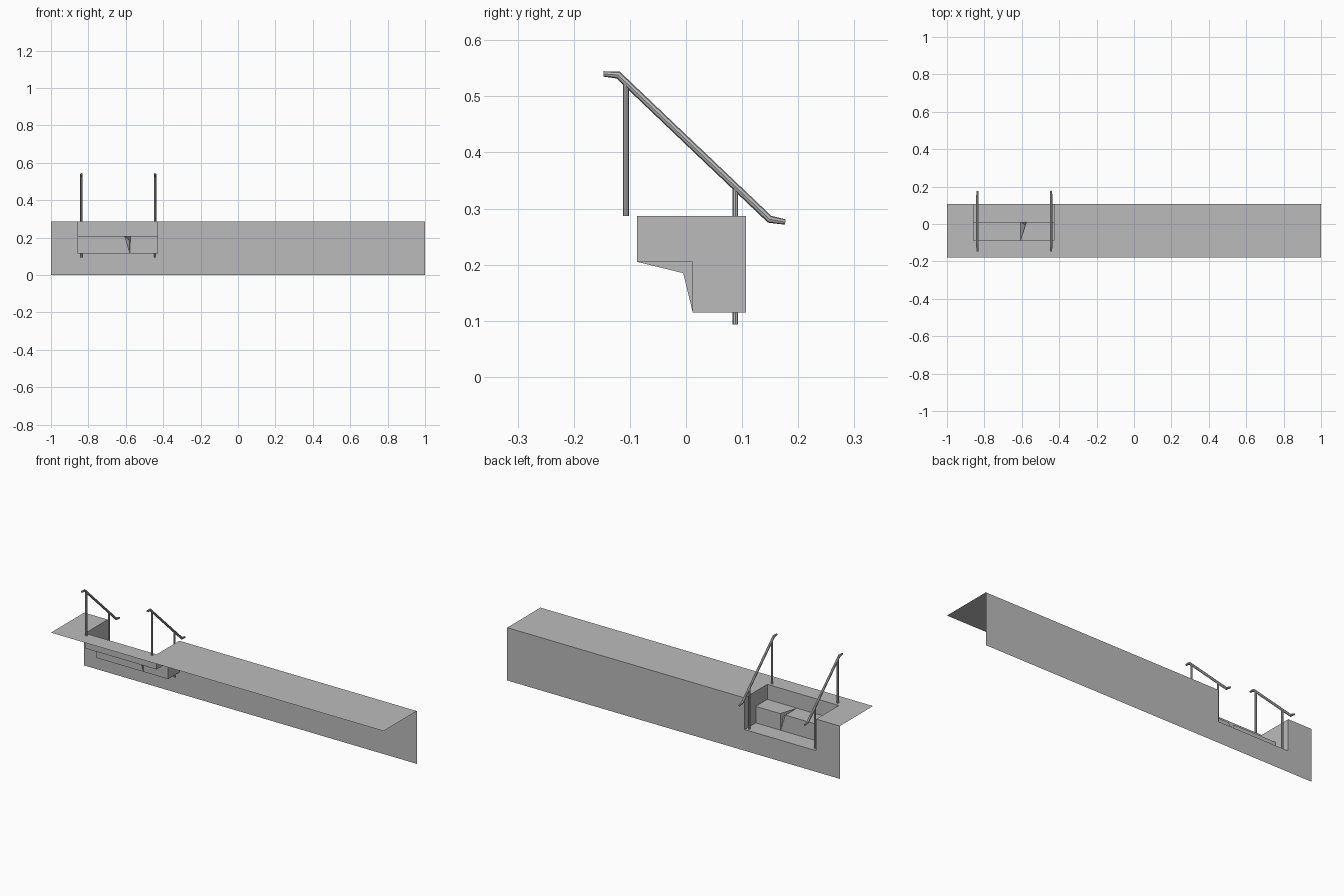
import bpy
import bmesh

cube = bpy.data.objects.get("Cube")
if cube:
    bpy.data.objects.remove(cube)

grey = bpy.data.materials.new("plain grey")
grey.use_nodes = True
colour = (0.5, 0.5, 0.5, 1)
grey.diffuse_color = colour
grey.node_tree.nodes["Principled BSDF"].inputs["Base Color"].default_value = colour

# Shared dimensions
LEFT, RIGHT = -0.858, -0.428          # stair opening
FRONT, NOSE, BACK = -0.087, 0.012, 0.107
EDGE = -0.178                         # front of the deck
TOP, STEP, FLOOR = 0.287, 0.205, 0.115


def sheet(name, polygons):
    """Thin open surface made of polygons, with shared corners welded."""
    bm = bmesh.new()
    for poly in polygons:
        bm.faces.new([bm.verts.new(p) for p in poly])
    bmesh.ops.remove_doubles(bm, verts=bm.verts, dist=0.0001)
    bmesh.ops.recalc_face_normals(bm, faces=bm.faces)
    mesh = bpy.data.meshes.new(name)
    bm.to_mesh(mesh)
    bm.free()
    mesh.materials.append(grey)
    obj = bpy.data.objects.new(name, mesh)
    bpy.context.collection.objects.link(obj)
    return obj


def tube(name, points, radius, end_scale=1):
    """Round bar along a path, optionally slimmer at its ends."""
    curve = bpy.data.curves.new(name, "CURVE")
    curve.dimensions = "3D"
    curve.bevel_depth = radius
    curve.bevel_resolution = 2
    curve.use_fill_caps = True
    spline = curve.splines.new("POLY")
    spline.points.add(len(points) - 1)
    for point, co in zip(spline.points, points):
        point.co = (*co, 1)
    for point in (spline.points[0], spline.points[-1]):
        point.radius = end_scale
    curve.materials.append(grey)
    obj = bpy.data.objects.new(name, curve)
    bpy.context.collection.objects.link(obj)
    bpy.ops.object.select_all(action="DESELECT")
    obj.select_set(True)
    bpy.context.view_layer.objects.active = obj
    bpy.ops.object.convert(target="MESH")
    bpy.ops.object.shade_smooth_by_angle()


# Deck and back wall, both notched for the stairs
sheet("deck", [[(-1, EDGE, TOP), (1, EDGE, TOP), (1, BACK, TOP),
                (RIGHT, BACK, TOP), (RIGHT, FRONT, TOP), (LEFT, FRONT, TOP),
                (LEFT, BACK, TOP), (-1, BACK, TOP)]])
sheet("back_wall", [[(1, BACK, 0), (1, BACK, TOP), (RIGHT, BACK, TOP),
                     (RIGHT, BACK, FLOOR), (LEFT, BACK, FLOOR),
                     (LEFT, BACK, TOP), (-1, BACK, TOP), (-1, BACK, 0)]])

# Stair side walls
for side, x in (("right", LEFT), ("left", RIGHT)):
    outline = [(FRONT, TOP), (BACK, TOP), (BACK, FLOOR),
               (NOSE, FLOOR), (NOSE, STEP), (FRONT, STEP)]
    sheet("stair_side_" + side, [[(x, y, z) for y, z in outline]])

# Upper riser, tread and lower riser with a pinched dent, and lower tread
rear = (-0.606, FRONT, STEP)
lip_a = (-0.606, NOSE, STEP)
lip_b = (-0.575, NOSE, STEP)
foot = (-0.578, NOSE, FLOOR)
pit = (-0.581, -0.005, 0.185)
sheet("stair_steps", [
    [(LEFT, FRONT, TOP), (RIGHT, FRONT, TOP), (RIGHT, FRONT, STEP),
     rear, (LEFT, FRONT, STEP)],
    [(LEFT, FRONT, STEP), rear, lip_a, (LEFT, NOSE, STEP)],
    [rear, (RIGHT, FRONT, STEP), (RIGHT, NOSE, STEP), lip_b],
    [(LEFT, NOSE, STEP), lip_a, foot, (LEFT, NOSE, FLOOR)],
    [lip_b, (RIGHT, NOSE, STEP), (RIGHT, NOSE, FLOOR), foot],
    [rear, pit, lip_a], [rear, lip_b, pit],
    [lip_a, pit, foot], [lip_b, foot, pit],
    [(LEFT, NOSE, FLOOR), foot, (RIGHT, NOSE, FLOOR),
     (RIGHT, BACK, FLOOR), (LEFT, BACK, FLOOR)],
])

# Handrails and their posts
for side, x in (("right", -0.837), ("left", -0.443)):
    path = [(-0.147, 0.540), (-0.121, 0.538), (0.149, 0.281), (0.177, 0.276)]
    tube("handrail_" + side, [(x, y, z) for y, z in path], 0.0068, 0.7)
    tube("upper_post_" + side, [(x, -0.107, TOP), (x, -0.107, 0.522)], 0.0055)
    tube("lower_post_" + side, [(x, 0.088, 0.093), (x, 0.088, 0.337)], 0.005)
